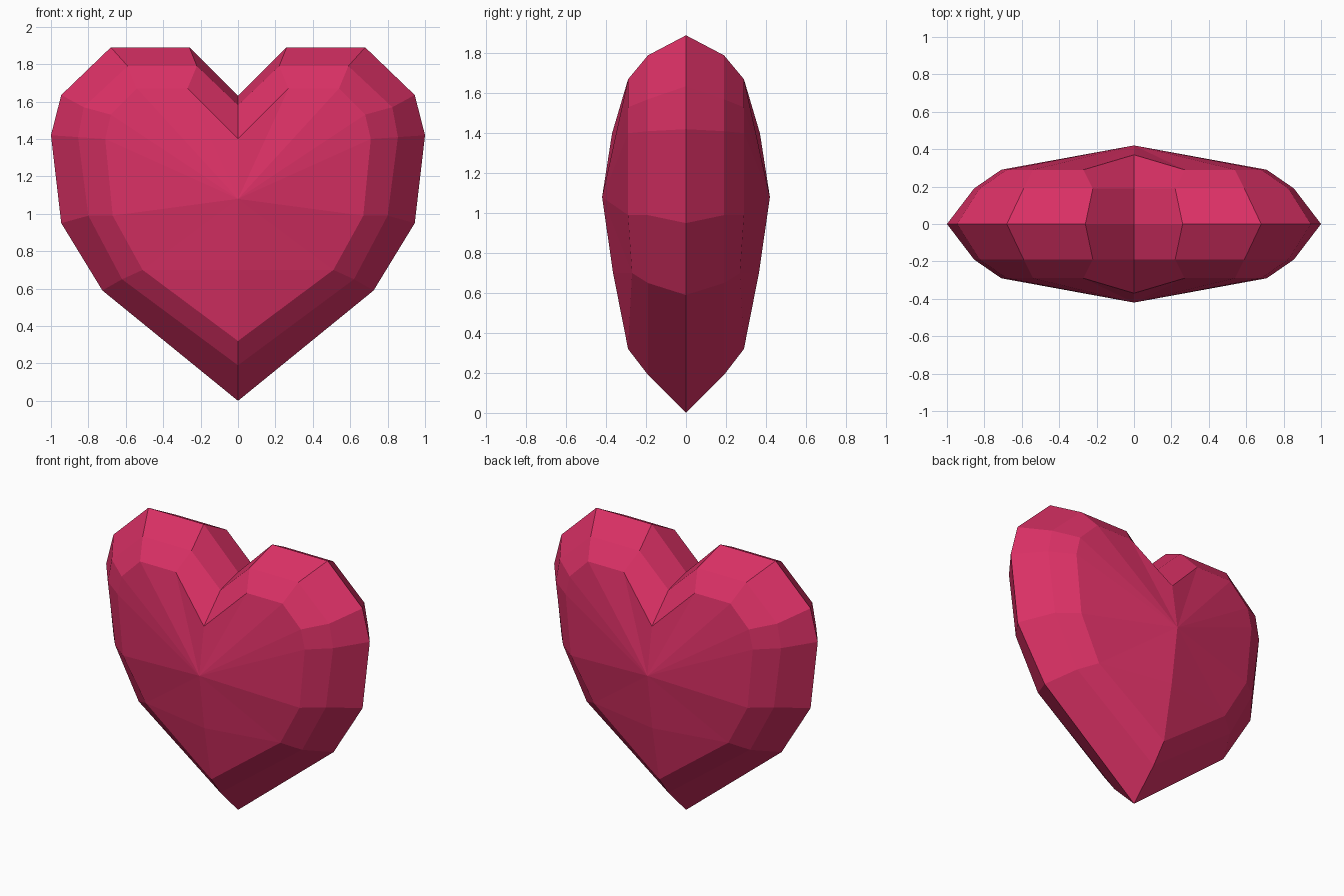
import bpy
import bmesh

if "Cube" in bpy.data.objects:
    bpy.data.objects.remove(bpy.data.objects["Cube"])

# Quarter profiles (x, y, z) running from the top notch round to the bottom tip
rim = [(0, 0, 1.63), (0.26, 0, 1.89), (0.68, 0, 1.89), (0.945, 0, 1.635),
       (1, 0, 1.42), (0.945, 0, 0.95), (0.725, 0, 0.59), (0, 0, 0)]
bevel = [(0, -0.19, 1.58), (0.22, -0.19, 1.79), (0.59, -0.19, 1.79), (0.825, -0.19, 1.57),
         (0.855, -0.19, 1.41), (0.80, -0.19, 0.99), (0.62, -0.19, 0.65), (0, -0.19, 0.19)]
face = [(0, -0.37, 1.40), (0.27, -0.29, 1.67), (0.54, -0.29, 1.67), (0.68, -0.29, 1.53),
        (0.71, -0.29, 1.40), (0.67, -0.29, 0.99), (0.51, -0.27, 0.70), (0, -0.29, 0.32)]

bm = bmesh.new()
rings = [[bm.verts.new(p) for p in ring] for ring in (rim, bevel, face)]
apex = bm.verts.new((0, -0.42, 1.08))
low = bm.verts.new((0, -0.365, 0.70))

# Bands of facets around the edge
for outer, inner in zip(rings, rings[1:]):
    for i in range(len(outer) - 1):
        bm.faces.new((outer[i], inner[i], inner[i + 1], outer[i + 1]))

# Shallow fan of facets on the front
inner = rings[-1]
for i in range(len(inner) - 2):
    bm.faces.new((inner[i], apex, inner[i + 1]))
bm.faces.new((inner[-2], apex, low))
bm.faces.new((inner[-2], low, inner[-1]))

mesh = bpy.data.meshes.new("heart_gem")
bm.to_mesh(mesh)
bm.free()
heart = bpy.data.objects.new("heart_gem", mesh)
bpy.context.collection.objects.link(heart)

# Mirror left-right and front-back
mirror = heart.modifiers.new("mirror", 'MIRROR')
mirror.use_axis = (True, True, False)
mirror.use_clip = True

# Pink-red colour
mat = bpy.data.materials.new("heart_red")
mat.diffuse_color = (0.70, 0.03, 0.13, 1)
mat.use_nodes = True
mat.node_tree.nodes["Principled BSDF"].inputs["Base Color"].default_value = mat.diffuse_color
mesh.materials.append(mat)
